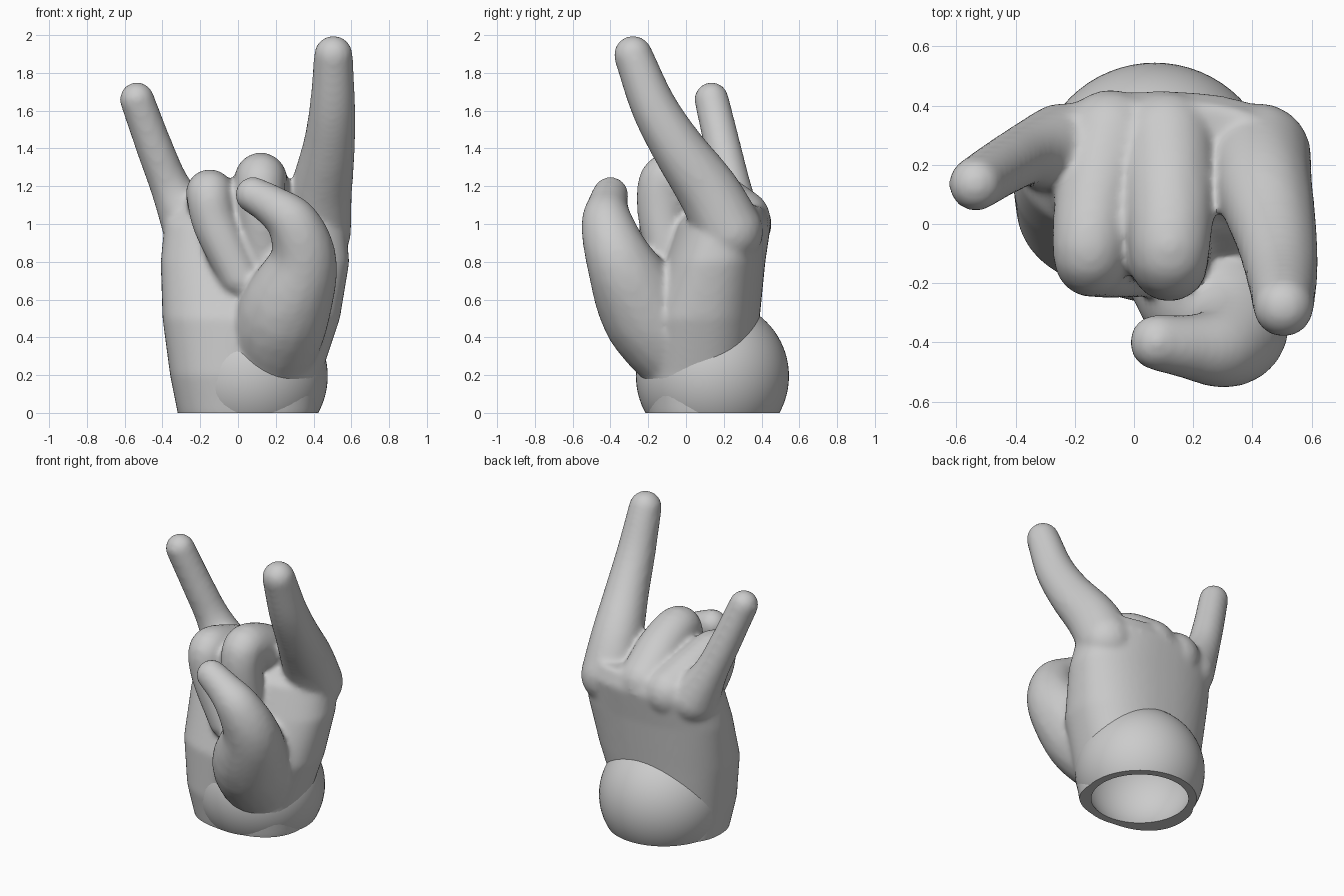
import bpy, bmesh, math
from mathutils import Matrix, Vector

old = bpy.data.objects.get("Cube")
if old:
    bpy.data.objects.remove(old)

# Single matte grey
grey = bpy.data.materials.new("grey")
grey.use_nodes = True
colour = (0.6, 0.6, 0.6, 1)
grey.diffuse_color = colour
grey.node_tree.nodes["Principled BSDF"].inputs["Base Color"].default_value = colour

WRIST = Vector((0.07, 0.14, 0.195))


def make_object(name, bm):
    bmesh.ops.recalc_face_normals(bm, faces=bm.faces)
    mesh = bpy.data.meshes.new(name)
    bm.to_mesh(mesh)
    bm.free()
    mesh.materials.append(grey)
    ob = bpy.data.objects.new(name, mesh)
    bpy.context.collection.objects.link(ob)
    return ob


def loft(bm, rings):
    """Skin closed rings of points and cap both ends."""
    loops = [[bm.verts.new(p) for p in ring] for ring in rings]
    n = len(loops[0])
    for a, b in zip(loops, loops[1:]):
        for i in range(n):
            j = (i + 1) % n
            bm.faces.new((a[i], a[j], b[j], b[i]))
    bm.faces.new(loops[0][::-1])
    bm.faces.new(loops[-1])


def spline(points, steps=5):
    """Catmull-Rom samples through (x, y, z, radius) points."""
    pts = [Vector(p) for p in points]
    pts = [2 * pts[0] - pts[1]] + pts + [2 * pts[-1] - pts[-2]]
    out = []
    for a, b, c, d in zip(pts, pts[1:], pts[2:], pts[3:]):
        for k in range(steps):
            t = k / steps
            out.append(0.5 * (2 * b + (c - a) * t + (2 * a - 5 * b + 4 * c - d) * t**2
                              + (3 * b - a - 3 * c + d) * t**3))
    return out + [pts[-2]]


# Unit ball points used to build the fingers
unit = bmesh.new()
bmesh.ops.create_icosphere(unit, subdivisions=3, radius=1)
BALL = [v.co.copy() for v in unit.verts]
unit.free()


def finger(bm, points):
    """Overlapping hulls of neighbouring balls along a smooth path."""
    samples = spline(points)
    for pair in zip(samples, samples[1:]):
        verts = [bm.verts.new(s.xyz + p * s.w) for s in pair for p in BALL]
        bmesh.ops.convex_hull(bm, input=verts)
    loose = [v for v in bm.verts if not v.link_faces]
    bmesh.ops.delete(bm, geom=loose, context="VERTS")


hand = bmesh.new()

# Palm: rounded sections (z, centre x, centre y, half width, half depth)
sections = [
    (-0.1, 0.05, 0.10, 0.34, 0.28),
    (0.0, 0.05, 0.08, 0.37, 0.29),
    (0.2, 0.04, 0.06, 0.40, 0.30),
    (0.5, 0.07, 0.08, 0.47, 0.31),
    (0.8, 0.09, 0.15, 0.50, 0.27),
    (1.0, 0.09, 0.20, 0.48, 0.25),
    (1.1, 0.09, 0.23, 0.42, 0.18),
]
rings = []
for z, cx, cy, rx, ry in sections:
    ring = []
    for i in range(48):
        t = math.tau * i / 48
        c, s = math.cos(t), math.sin(t)
        ring.append((cx + rx * math.copysign(abs(c) ** 0.85, c),
                     cy + ry * math.copysign(abs(s) ** 0.85, s), z))
    rings.append(ring)
loft(hand, rings)

# Fingers: (x, y, z, radius) from the knuckle to the tip
index_path = [(0.42, 0.23, 0.96, 0.18), (0.44, 0.12, 1.17, 0.165), (0.48, -0.04, 1.40, 0.14),
              (0.50, -0.17, 1.62, 0.122), (0.505, -0.28, 1.895, 0.103)]
little_path = [(-0.24, 0.25, 0.98, 0.16), (-0.35, 0.24, 1.18, 0.11),
               (-0.44, 0.195, 1.40, 0.098), (-0.535, 0.135, 1.66, 0.092)]
middle_path = [(0.11, 0.28, 1.02, 0.17), (0.12, 0.08, 1.17, 0.155), (0.12, -0.10, 1.24, 0.135),
               (0.12, -0.13, 1.08, 0.13), (0.14, -0.09, 0.82, 0.12)]
ring_path = [(-0.08, 0.29, 1.0, 0.165), (-0.13, 0.08, 1.11, 0.14), (-0.15, -0.10, 1.16, 0.125),
             (-0.12, -0.13, 1.0, 0.12), (0.01, -0.14, 0.72, 0.11)]
thumb_path = [(0.18, -0.02, 0.28, 0.22), (0.24, -0.20, 0.52, 0.245), (0.345, -0.345, 0.79, 0.18),
              (0.30, -0.415, 0.99, 0.14), (0.19, -0.415, 1.09, 0.11), (0.08, -0.40, 1.155, 0.096)]
for path in (index_path, little_path, middle_path, ring_path, thumb_path):
    finger(hand, path)
hand_ob = make_object("hand", hand)

remesh = hand_ob.modifiers.new("fuse", "REMESH")
remesh.mode = "VOXEL"
remesh.voxel_size = 0.016
soften = hand_ob.modifiers.new("soften", "SMOOTH")
soften.factor = 0.5
soften.iterations = 12

# Wrist ball
ball = bmesh.new()
bmesh.ops.create_uvsphere(ball, u_segments=64, v_segments=40, radius=0.405,
                          matrix=Matrix.Translation(WRIST))
ball_ob = make_object("wrist_ball", ball)

# Cutter: flat base plane with a round hollow above it
cut = bmesh.new()
inner = 0.36
start = -math.asin(WRIST.z / inner)
profile = [(1.2, -0.6), (1.2, 0.0)]
for k in range(20):
    a = start + (math.pi / 2 - 0.02 - start) * k / 19
    profile.append((inner * math.cos(a), WRIST.z + inner * math.sin(a)))
loft(cut, [[(WRIST.x + r * math.cos(math.tau * i / 64),
             WRIST.y + r * math.sin(math.tau * i / 64), z) for i in range(64)]
           for r, z in profile])
cutter = make_object("base_cutter", cut)
cutter.hide_render = True

# Hollow both parts and keep the rim crisp
for ob in (hand_ob, ball_ob):
    hollow = ob.modifiers.new("hollow", "BOOLEAN")
    hollow.operation = "DIFFERENCE"
    hollow.solver = "EXACT"
    hollow.object = cutter
    bpy.ops.object.select_all(action="DESELECT")
    ob.select_set(True)
    bpy.context.view_layer.objects.active = ob
    for name in [m.name for m in ob.modifiers]:
        bpy.ops.object.modifier_apply(modifier=name)
    bpy.ops.object.shade_smooth_by_angle(angle=math.radians(50))
bpy.data.objects.remove(cutter)
